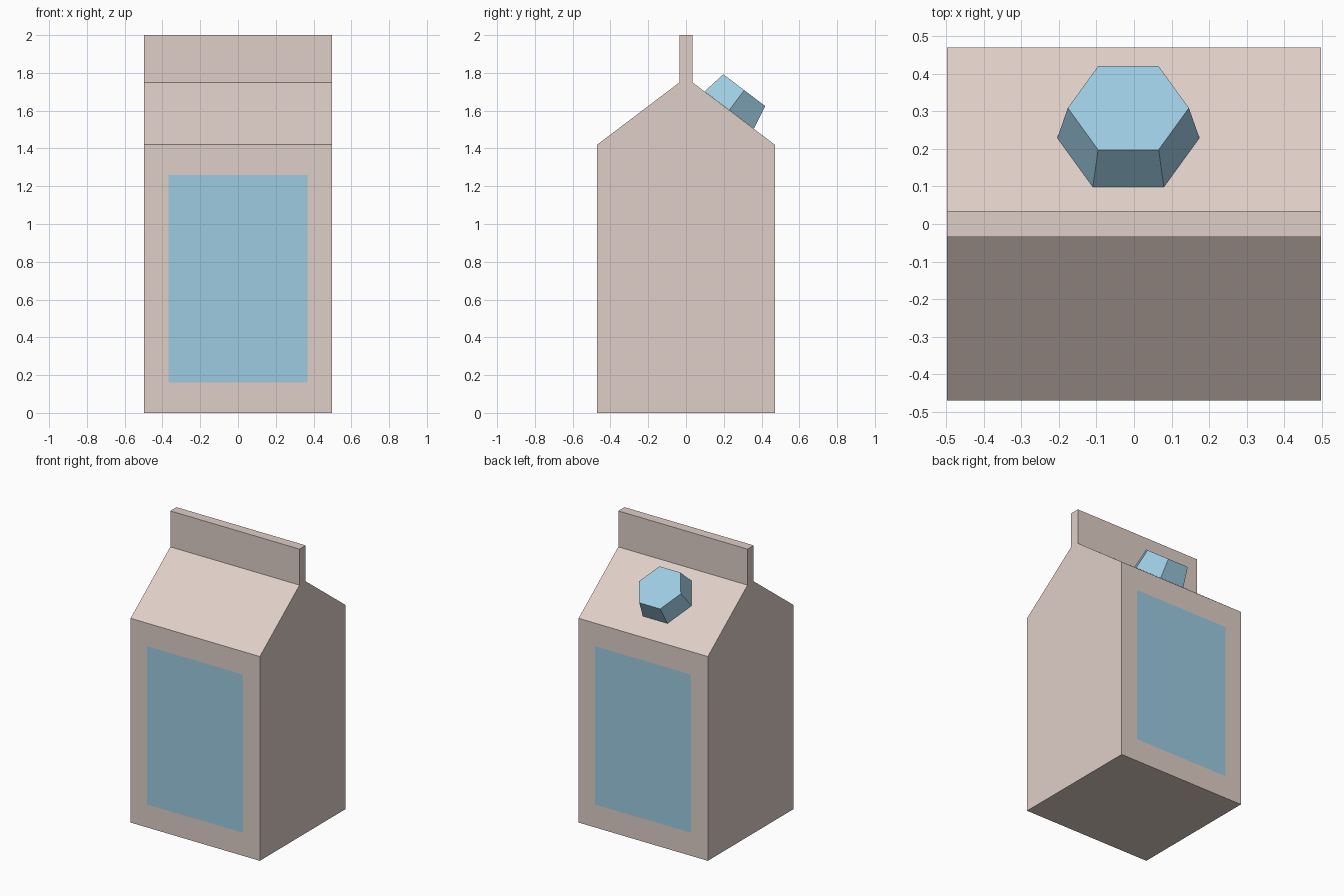
import bpy, bmesh, math
from mathutils import Vector

if "Cube" in bpy.data.objects:
    bpy.data.objects.remove(bpy.data.objects["Cube"])


def srgb(r, g, b):
    lin = [((c / 255 + 0.055) / 1.055) ** 2.4 for c in (r, g, b)]
    return (*lin, 1.0)


def material(name, rgb):
    m = bpy.data.materials.new(name)
    m.diffuse_color = srgb(*rgb)
    m.use_nodes = True
    m.node_tree.nodes["Principled BSDF"].inputs["Base Color"].default_value = m.diffuse_color
    return m


card = material("beige card", (223, 206, 199))
blue = material("light blue", (157, 203, 225))


def finish(bm, name, mats):
    bmesh.ops.recalc_face_normals(bm, faces=bm.faces)
    mesh = bpy.data.meshes.new(name)
    bm.to_mesh(mesh)
    bm.free()
    for m in mats:
        mesh.materials.append(m)
    obj = bpy.data.objects.new(name, mesh)
    bpy.context.collection.objects.link(obj)
    return obj


# Carton body: gabled side profile with top seam, extruded across x
HALF_W = 0.497
half = [(0.47, 0), (0.47, 1.42), (0.034, 1.75), (0.034, 2.0)]
profile = half + [(-y, z) for y, z in reversed(half)]
bm = bmesh.new()
face = bm.faces.new([bm.verts.new((-HALF_W, y, z)) for y, z in profile])
ext = bmesh.ops.extrude_face_region(bm, geom=[face], use_keep_orig=True)
new_verts = [g for g in ext["geom"] if isinstance(g, bmesh.types.BMVert)]
bmesh.ops.translate(bm, verts=new_verts, vec=(2 * HALF_W, 0, 0))
bmesh.ops.recalc_face_normals(bm, faces=bm.faces)

# Labels: cut front and back walls, then colour the middle rectangles
LABEL_X, LABEL_LOW, LABEL_HIGH = 0.369, 0.16, 1.26
cuts = [((x, 0, 0), (1, 0, 0)) for x in (-LABEL_X, LABEL_X)]
cuts += [((0, 0, z), (0, 0, 1)) for z in (LABEL_LOW, LABEL_HIGH)]
for co, no in cuts:
    walls = [f for f in bm.faces
             if abs(f.normal.y) > 0.9 and f.calc_center_median().z < 1.42]
    geom = walls + list({e for f in walls for e in f.edges}) \
        + list({v for f in walls for v in f.verts})
    bmesh.ops.bisect_plane(bm, geom=geom, plane_co=co, plane_no=no)
    bm.normal_update()
for f in bm.faces:
    c = f.calc_center_median()
    if abs(f.normal.y) > 0.9 and abs(c.x) < LABEL_X and LABEL_LOW < c.z < LABEL_HIGH:
        f.material_index = 1
finish(bm, "carton_body", [card, blue])

# Cap: tapered hexagon standing on the back roof slope
down = Vector((0, 0.436, -0.33)).normalized()
out = Vector((0, 0.33, 0.436)).normalized()
base = Vector((-0.015, 0.229, 1.603))
bm = bmesh.new()
rings = []
for radius, height in ((0.189, 0.0), (0.161, 0.132)):
    ring = []
    for i in range(6):
        a = i * math.pi / 3
        ring.append(bm.verts.new(base + out * height + Vector((1, 0, 0)) * radius * math.cos(a)
                                 + down * radius * math.sin(a)))
    rings.append(ring)
    bm.faces.new(ring)
low, high = rings
for i in range(6):
    j = (i + 1) % 6
    bm.faces.new((low[i], low[j], high[j], high[i]))
finish(bm, "cap", [blue])
